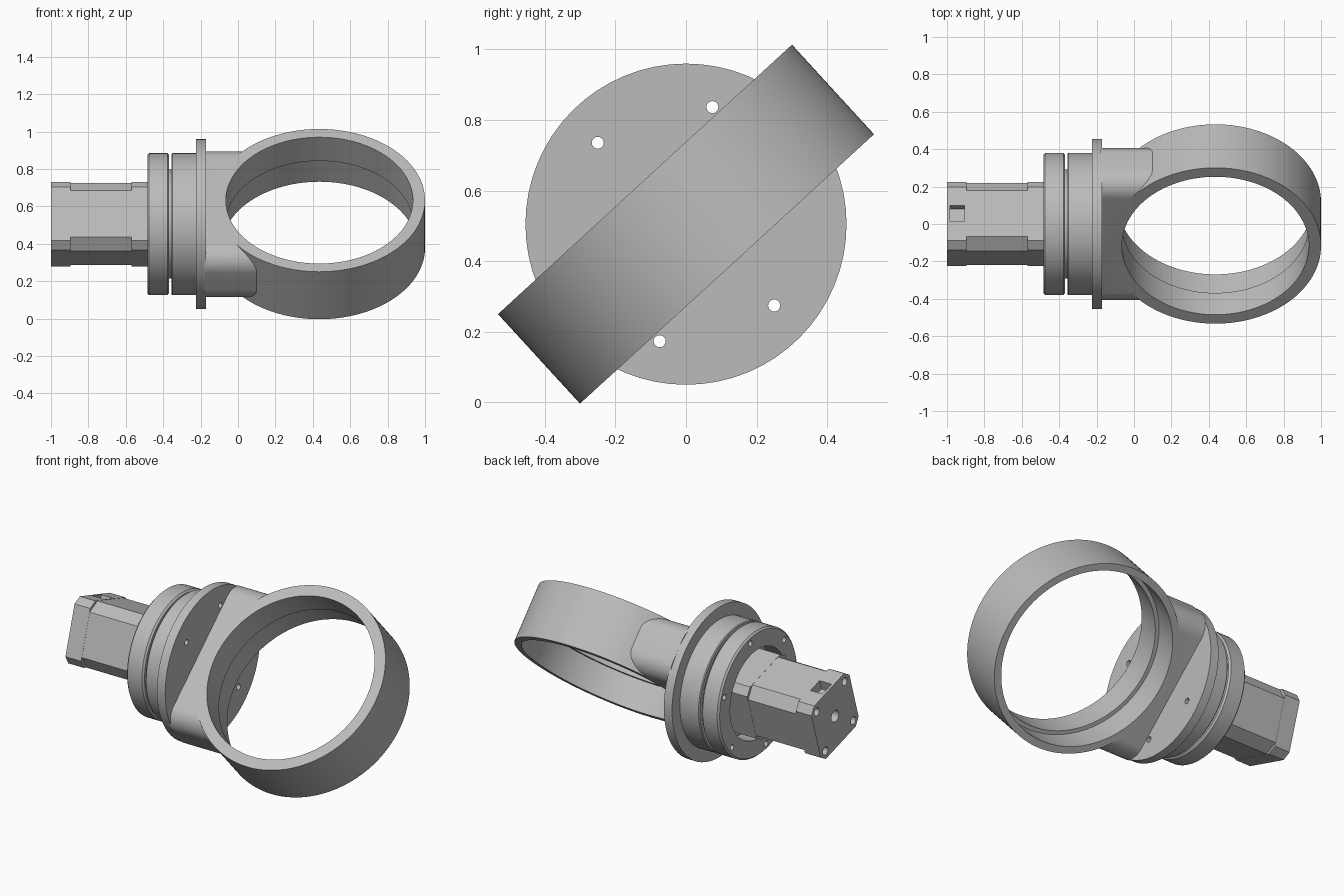
import bpy, bmesh
from math import sin, cos, pi, radians
from mathutils import Matrix, Vector

if "Cube" in bpy.data.objects:
    bpy.data.objects.remove(bpy.data.objects["Cube"])

grey = bpy.data.materials.new("plain_grey")
grey.use_nodes = True
grey.diffuse_color = (0.5, 0.5, 0.5, 1)
grey.node_tree.nodes["Principled BSDF"].inputs["Base Color"].default_value = (0.5, 0.5, 0.5, 1)

AXIS_Z = 0.505
TILT = radians(42.5)          # clamp ring and bracket
MOTOR_TURN = radians(-17)     # motor about its own shaft
RING_POSE = Matrix.Translation((0.435, 0, AXIS_Z)) @ Matrix.Rotation(TILT, 4, 'X')
SHAFT_POSE = Matrix.Translation((0, 0, AXIS_Z)) @ Matrix.Rotation(pi / 2, 4, 'Y')


def turned(angle):
    return Matrix.Translation((0, 0, AXIS_Z)) @ Matrix.Rotation(angle, 4, 'X')


def finish(name, bm, pose):
    bmesh.ops.recalc_face_normals(bm, faces=bm.faces[:])
    bm.transform(pose)
    mesh = bpy.data.meshes.new(name)
    bm.to_mesh(mesh)
    bm.free()
    mesh.materials.append(grey)
    obj = bpy.data.objects.new(name, mesh)
    bpy.context.collection.objects.link(obj)
    return obj


def lathe(name, profile, pose, sides=96):
    """Spin a closed (height, radius) profile about local z."""
    bm = bmesh.new()
    verts = [bm.verts.new((r, 0, h)) for h, r in profile]
    edges = [bm.edges.new((v, verts[i - 1])) for i, v in enumerate(verts)]
    bmesh.ops.spin(bm, geom=verts + edges, cent=(0, 0, 0), axis=(0, 0, 1),
                   angle=2 * pi, steps=sides, use_duplicate=False)
    bmesh.ops.remove_doubles(bm, verts=bm.verts[:], dist=1e-5)
    loose = [e for e in bm.edges if not e.link_faces]
    bmesh.ops.delete(bm, geom=loose, context='EDGES')
    return finish(name, bm, pose)


def prism(name, outline, x0, x1, pose):
    """Extrude a (y, z) outline along x."""
    bm = bmesh.new()
    face = bm.faces.new([bm.verts.new((x0, y, z)) for y, z in outline])
    new = bmesh.ops.extrude_face_region(bm, geom=[face])["geom"]
    moved = [g for g in new if isinstance(g, bmesh.types.BMVert)]
    bmesh.ops.translate(bm, verts=moved, vec=(x1 - x0, 0, 0))
    return finish(name, bm, pose)


def circle(radius, y=0, z=0, sides=20):
    return [(y + radius * cos(2 * pi * i / sides), z + radius * sin(2 * pi * i / sides))
            for i in range(sides)]


def rounded_box(half_y, half_z, r, steps):
    """Rectangle with rounded corners; one step gives plain chamfers."""
    pts = []
    for k, (sy, sz) in enumerate([(1, 1), (-1, 1), (-1, -1), (1, -1)]):
        for i in range(steps + 1):
            a = (k + i / steps) * pi / 2
            pts.append((sy * (half_y - r) + r * cos(a), sz * (half_z - r) + r * sin(a)))
    return pts


def cut(target, cutter):
    mod = target.modifiers.new("cut", 'BOOLEAN')
    mod.operation, mod.solver, mod.object = 'DIFFERENCE', 'EXACT', cutter
    bpy.context.view_layer.update()
    graph = bpy.context.evaluated_depsgraph_get()
    result = bpy.data.meshes.new_from_object(target.evaluated_get(graph))
    target.modifiers.clear()
    target.data = result
    bpy.data.objects.remove(cutter)


# Clamp ring with a wider bore on its rear half
W = 0.172
clamp_ring = lathe("clamp_ring", [(-W, 0.565), (W, 0.565), (W, 0.5), (0, 0.5),
                                  (0, 0.523), (-W, 0.523)], RING_POSE, 128)

# Bracket joining the ring to the flange
bracket = prism("bracket", rounded_box(0.455, W, 0.11, 12), -0.18, 0.25, turned(TILT))
cut(bracket, lathe("ring_cutter", [(-1, 0), (1, 0), (1, 0.545), (-1, 0.545)], RING_POSE, 128))

# Flange and grooved bearing housing
flange = lathe("flange", [(-0.225, 0), (-0.17, 0), (-0.17, 0.455), (-0.225, 0.455)],
               SHAFT_POSE, 64)
housing = lathe("bearing_housing", [
    (-0.222, 0), (-0.222, 0.38), (-0.35, 0.38), (-0.355, 0.375), (-0.355, 0.292),
    (-0.368, 0.292), (-0.368, 0.37), (-0.378, 0.38), (-0.475, 0.38), (-0.485, 0.37),
    (-0.485, 0.27), (-0.38, 0.27), (-0.38, 0)], SHAFT_POSE)

# Six bolt holes through both
for i in range(6):
    a = radians(12.7 + 60 * i)
    for part in (flange, housing):
        cut(part, prism("hole_cutter", circle(0.017, 0.34 * sin(a), 0.34 * cos(a)),
                        -0.6, -0.1, turned(0)))

# Motor: chamfered end caps around a more deeply chamfered body
A = 0.19
motor_pose = turned(MOTOR_TURN)
rear_cap = prism("motor_rear_cap", rounded_box(A, A, 0.04, 1), -1, -0.895, motor_pose)
prism("motor_body", rounded_box(A - 0.001, A - 0.001, 0.06, 1), -0.895, -0.57, motor_pose)
prism("motor_front_cap", rounded_box(A, A, 0.04, 1), -0.57, -0.375, motor_pose)

# Screw holes, shaft hole and cable socket in the rear cap
for y, z, r in [(0, 0, 0.035)] + [(sy * 0.14, sz * 0.14, 0.024) for sy in (-1, 1) for sz in (-1, 1)]:
    cut(rear_cap, prism("hole_cutter", circle(r, y, z), -1.1, -0.93, motor_pose))
socket = [(-0.045, 0.13), (0.045, 0.13), (0.045, 0.3), (-0.045, 0.3)]
cut(rear_cap, prism("socket_cutter", socket, -0.985, -0.905, motor_pose))

# Smooth the round surfaces, keep the edges sharp
for obj in bpy.context.collection.objects:
    if obj.type == 'MESH':
        obj.data.shade_smooth()
        obj.data.set_sharp_from_angle(angle=radians(30))
